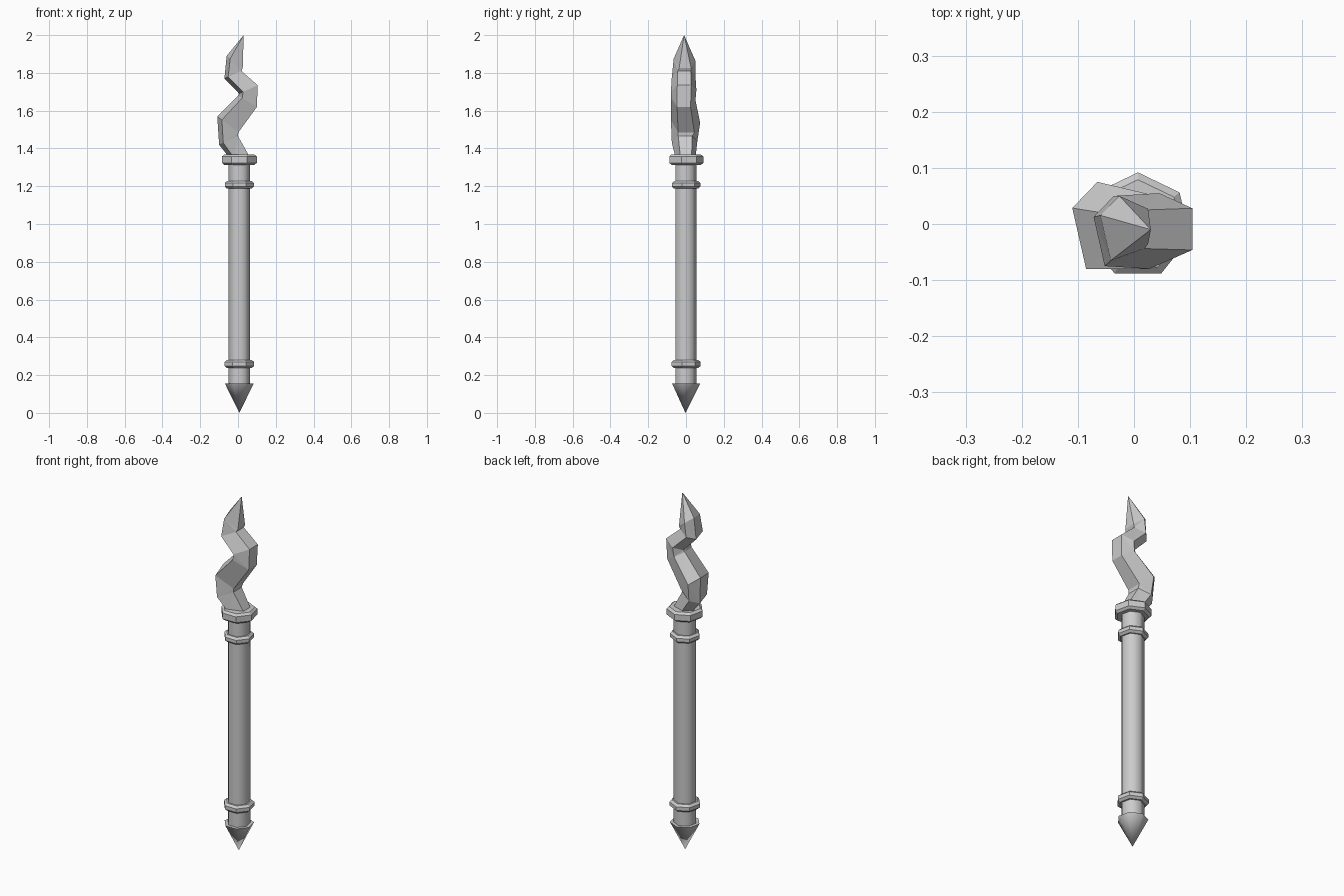
import bpy, bmesh, math

if "Cube" in bpy.data.objects:
    bpy.data.objects.remove(bpy.data.objects["Cube"])

CX, CY, SIDES = 0.007, -0.003, 7


def make_object(name, bm):
    bmesh.ops.recalc_face_normals(bm, faces=bm.faces[:])
    mesh = bpy.data.meshes.new(name)
    bm.to_mesh(mesh)
    bm.free()
    obj = bpy.data.objects.new(name, mesh)
    bpy.context.collection.objects.link(obj)
    return obj


def skin(bm, rings):
    """Bridge consecutive vertex loops; a one-vertex loop is a point."""
    for a, b in zip(rings, rings[1:]):
        n = max(len(a), len(b))
        for i in range(n):
            loop = [a[i % len(a)], a[(i + 1) % len(a)],
                    b[(i + 1) % len(b)], b[i % len(b)]]
            bm.faces.new(list(dict.fromkeys(loop)))
    for r in (rings[0], rings[-1]):
        if len(r) > 2:
            bm.faces.new(r)


def turned(name, profile, smooth=False):
    """Seven-sided turned part from (radius, z) pairs."""
    bm = bmesh.new()
    rings = []
    for r, z in profile:
        n = SIDES if r > 0 else 1
        angles = [math.pi / 2 + 2 * math.pi * i / SIDES for i in range(n)]
        rings.append([bm.verts.new((CX + r * math.cos(a), CY + r * math.sin(a), z))
                      for a in angles])
    skin(bm, rings)
    obj = make_object(name, bm)
    if smooth:
        bpy.ops.object.select_all(action='DESELECT')
        obj.select_set(True)
        bpy.context.view_layer.objects.active = obj
        bpy.ops.object.shade_smooth_by_angle(angle=math.radians(60))
    return obj


# Handle and pointed foot
turned("shaft", [(0.059, 0.14), (0.059, 1.33)], smooth=True)
turned("foot_spike", [(0, 0), (0.078, 0.155)], smooth=True)

# Bevelled bands
for name, r, z0, z1 in (("lower_band", 0.081, 0.238, 0.28),
                        ("upper_band", 0.079, 1.187, 1.228),
                        ("top_collar", 0.095, 1.313, 1.368)):
    b = 0.011
    turned(name, [(r - 0.013, z0), (r, z0 + b), (r, z1 - b), (r - 0.013, z1)])

# Wavy flame: each section is left x, left z, right x, right z, front y, back y
sections = [
    (-0.045, 1.35, 0.065, 1.35, -0.055, 0.05),
    (-0.100, 1.42, 0.000, 1.465, -0.075, 0.06),
    (-0.110, 1.57, 0.002, 1.485, -0.080, 0.075),
    (0.000, 1.68, 0.100, 1.62, -0.080, 0.05),
    (0.006, 1.69, 0.104, 1.735, -0.080, 0.055),
    (-0.072, 1.77, 0.018, 1.81, -0.075, 0.05),
    (-0.060, 1.89, 0.025, 1.825, -0.065, 0.05),
]
pentagon = [(0, 0.7), (0.4, 1), (1, 0.8), (1, 0.25), (0.22, 0)]

bm = bmesh.new()
rings = [[bm.verts.new((xl + (xr - xl) * t, y0 + (y1 - y0) * s, zl + (zr - zl) * t))
          for t, s in pentagon] for xl, zl, xr, zr, y0, y1 in sections]
rings.append([bm.verts.new((0.03, -0.01, 2.0))])
skin(bm, rings)
bmesh.ops.triangulate(bm, faces=bm.faces[:])
make_object("flame", bm)
